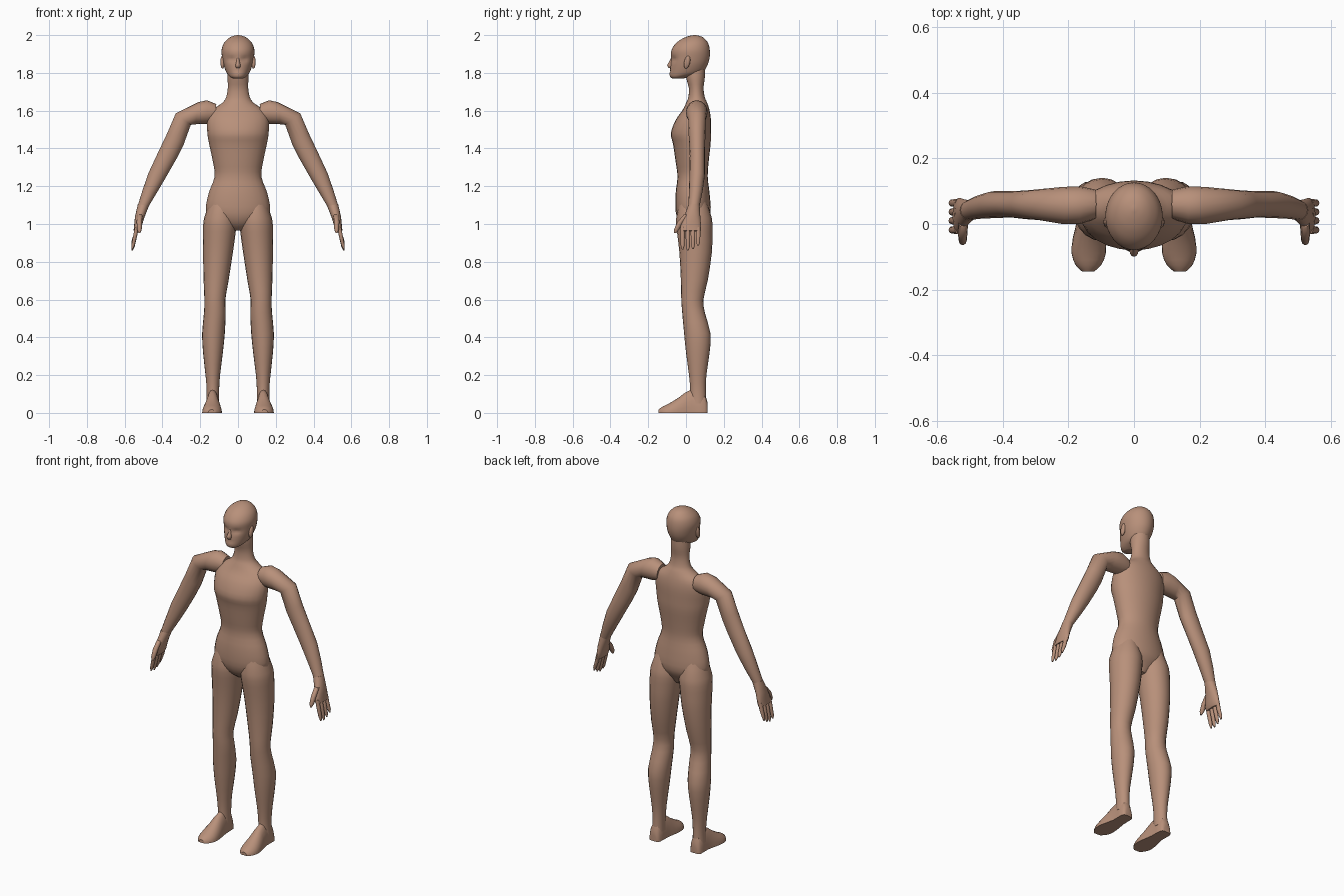
import bpy, bmesh, math
from mathutils import Vector

default_cube = bpy.data.objects.get("Cube")
if default_cube:
    bpy.data.objects.remove(default_cube, do_unlink=True)

SKIN = (0.48, 0.28, 0.195, 1.0)
skin = bpy.data.materials.new("skin")
skin.use_nodes = True
skin.diffuse_color = SKIN
skin.node_tree.nodes["Principled BSDF"].inputs["Base Color"].default_value = SKIN


def catmull(a, b, c, d, t):
    return 0.5 * (2 * b + (c - a) * t + (2 * a - 5 * b + 4 * c - d) * t * t
                  + (3 * b - a - 3 * c + d) * t ** 3)


def refine(rings, steps):
    """Put smoothly interpolated rings between the given ones."""
    out = []
    last = len(rings) - 1
    for i in range(last):
        quad = [rings[max(0, min(last, i + k))] for k in (-1, 0, 1, 2)]
        for s in range(steps):
            out.append(tuple(catmull(*parts, s / steps) for parts in zip(*quad)))
    return out + [rings[last]]


def loft(name, rings, sides=16, steps=1, mirrored=False, angle=50, shape=None):
    """Skin a row of elliptical rings, each a centre and two half axes."""
    rings = refine([tuple(Vector(p) for p in r) for r in rings], steps)
    bm = bmesh.new()
    rows = []
    for centre, u, v in rings:
        row = []
        for k in range(sides):
            a = math.tau * k / sides
            p = centre + u * math.cos(a) + v * math.sin(a)
            row.append(bm.verts.new(shape(p) if shape else p))
        rows.append(row)
    for low, high in zip(rows, rows[1:]):
        for k in range(sides):
            n = (k + 1) % sides
            bm.faces.new((low[k], low[n], high[n], high[k]))
    bm.faces.new(rows[0])
    bm.faces.new(rows[-1])
    bmesh.ops.recalc_face_normals(bm, faces=bm.faces)
    mesh = bpy.data.meshes.new(name)
    bm.to_mesh(mesh)
    bm.free()
    return finish(name, mesh, mirrored, angle)


def finish(name, mesh, mirrored, angle):
    obj = bpy.data.objects.new(name, mesh)
    bpy.context.collection.objects.link(obj)
    mesh.materials.append(skin)
    bpy.ops.object.select_all(action='DESELECT')
    obj.select_set(True)
    bpy.context.view_layer.objects.active = obj
    bpy.ops.object.shade_smooth_by_angle(angle=math.radians(angle))
    if mirrored:
        mod = obj.modifiers.new("mirror", 'MIRROR')
        mod.use_mirror_merge = False
    return obj


def level(z, inner, outer, front, back):
    """Horizontal ring."""
    return (((inner + outer) / 2, (front + back) / 2, z),
            ((outer - inner) / 2, 0, 0), (0, (back - front) / 2, 0))


def slanted(ox, oz, ix, iz, front, back):
    """Ring across the arm from its outer edge to its inner edge."""
    return (((ox + ix) / 2, (front + back) / 2, (oz + iz) / 2),
            ((ox - ix) / 2, 0, (oz - iz) / 2), (0, (back - front) / 2, 0))


# Torso and neck: height, half width, front, back
torso = [(.965, .03, .01, .08), (1.0, .1, -.03, .1), (1.06, .168, -.054, .13),
         (1.16, .156, -.055, .125), (1.25, .124, -.045, .115),
         (1.33, .133, -.055, .12), (1.42, .152, -.068, .13),
         (1.48, .162, -.08, .132), (1.55, .163, -.055, .132),
         (1.6, .14, -.02, .125), (1.64, .085, 0, .113), (1.67, .063, .012, .1),
         (1.72, .054, .015, .093), (1.78, .055, 0, .1), (1.84, .05, 0, .1)]
loft("torso", [level(z, -w, w, f, b) for z, w, f, b in torso], 24, 3)


# Head with shallow eye sockets
def sockets(p):
    if p.y < 0:
        d = ((abs(p.x) - .034) / .018) ** 2 + ((p.z - 1.872) / .014) ** 2
        p.y += .012 * math.exp(-d)
        mouth = (p.x / .025) ** 2 + ((p.z - 1.812) / .006) ** 2
        p.y += .004 * math.exp(-mouth)
    return p


head = [(1.77, .026, -.072, -.015), (1.78, .043, -.084, .02),
        (1.8, .06, -.087, .085), (1.84, .076, -.082, .113),
        (1.88, .084, -.079, .125), (1.92, .087, -.077, .126),
        (1.955, .076, -.055, .118), (1.98, .054, -.022, .1),
        (1.994, .03, .012, .078), (2.0, .004, .04, .05)]
loft("head", [level(z, -w, w, f, b) for z, w, f, b in head], 32, 4, shape=sockets)

# Nose
nose = [(1.885, .006, -.077, -.06), (1.86, .009, -.088, -.06),
        (1.84, .014, -.1, -.06), (1.825, .011, -.09, -.06)]
loft("nose", [level(z, -w, w, f, b) for z, w, f, b in nose], 12, 2)

# Ears
bm = bmesh.new()
bmesh.ops.create_uvsphere(bm, u_segments=16, v_segments=10, radius=1)
for v in bm.verts:
    tilt = v.co.z * -.006
    v.co = (.082 + v.co.x * .011, .006 + v.co.y * .016 - tilt, 1.857 + v.co.z * .035)
ear_mesh = bpy.data.meshes.new("ears")
bm.to_mesh(ear_mesh)
bm.free()
finish("ears", ear_mesh, True, 50)

# Legs: height, inner, outer, front, back
leg = [(1.13, .035, .145, -.03, .105), (1.03, .008, .18, -.052, .137),
       (.96, .012, .185, -.048, .14), (.85, .027, .185, -.035, .137),
       (.7, .05, .182, -.027, .115), (.6, .067, .178, -.025, .092),
       (.53, .065, .18, -.02, .1), (.42, .07, .19, -.01, .13),
       (.32, .08, .185, 0, .125), (.2, .095, .172, .016, .108),
       (.12, .1, .166, .022, .105), (.05, .1, .168, .02, .108)]
loft("legs", [level(*r) for r in leg], 20, 2, True)


# Feet: position along y, inner, outer, top; flat soles
def flat_sole(p):
    p.z = max(p.z, 0)
    return p


foot = [(.115, .115, .155, .035), (.1, .1, .17, .1), (.03, .098, .17, .125),
        (-.04, .087, .186, .08), (-.09, .086, .19, .05),
        (-.125, .1, .178, .033), (-.145, .122, .158, .018)]
loft("feet", [(((i + o) / 2, y, 0), ((o - i) / 2, 0, 0), (0, 0, t))
              for y, i, o, t in foot], 24, 2, True, 40, flat_sole)

# Arms: outer x and z, inner x and z, front, back
arm = [(.115, 1.635, .12, 1.54, .015, .105), (.165, 1.655, .165, 1.53, 0, .115),
       (.21, 1.645, .225, 1.528, 0, .113), (.33, 1.585, .25, 1.525, .012, .106),
       (.375, 1.48, .288, 1.42, .015, .102), (.425, 1.375, .323, 1.35, .02, .1),
       (.474, 1.27, .38, 1.25, .018, .1), (.505, 1.18, .43, 1.165, .016, .088),
       (.53, 1.1, .475, 1.09, .012, .072)]
loft("arms", [slanted(*r) for r in arm], 16, 1, True)

# Palms
palm = [(.53, 1.105, .472, 1.095, .012, .072), (.545, 1.04, .497, 1.03, -.012, .076),
        (.55, .99, .512, .98, -.03, .08), (.553, .965, .522, .96, -.028, .078)]
loft("palms", [slanted(*r) for r in palm], 16, 2, True)


# Fingers and thumbs: tapering tubes through a few points
def digit(name, points, radius):
    rings = [(p, (radius * s * .85, 0, 0), (0, radius * s, 0))
             for p, s in zip(points, (1, 1, .85, .35))]
    loft(name, rings, 10, 1, True)


fingers = {"index": (-.018, .866), "middle": (.01, .86),
           "ring": (.037, .868), "little": (.064, .885)}
for name, (y, tip) in fingers.items():
    digit(name + "_fingers", [(.535, y, .985), (.544, y, .94),
                              (.556, y, tip + .02), (.56, y, tip)], .0125)
digit("thumbs", [(.52, .005, 1.05), (.522, -.03, 1.01),
                 (.522, -.05, .97), (.522, -.057, .952)], .017)
